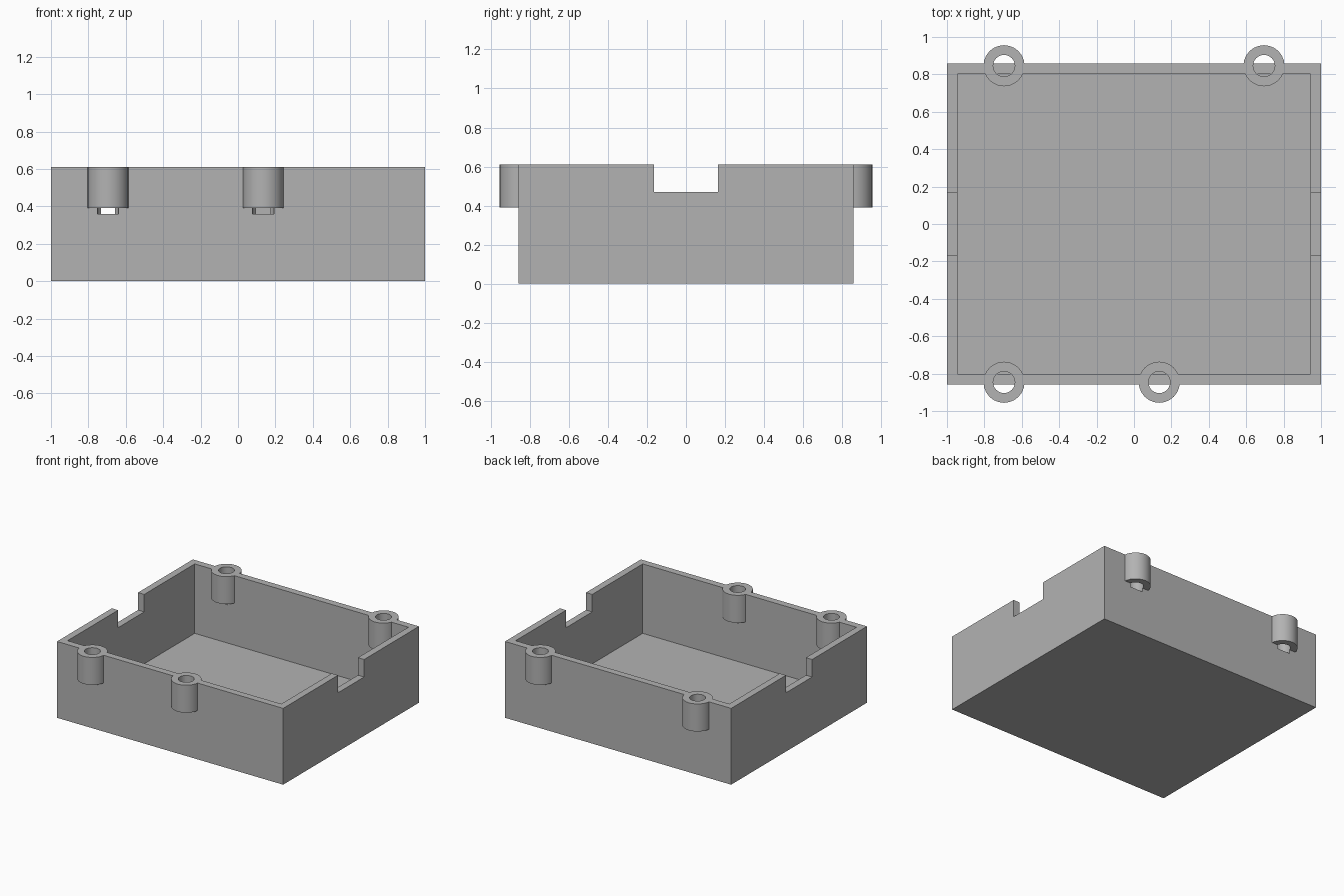
import bpy
import bmesh
from mathutils import Matrix, Vector

if "Cube" in bpy.data.objects:
    bpy.data.objects.remove(bpy.data.objects["Cube"])

HX, HY, TOP, WALL = 1.0, 0.858, 0.61, 0.055
BOSS_R, HOLE_R = 0.11, 0.058
BOSS_Z, HOLE_Z = 0.39, 0.36
BOSSES = [(-0.695, -0.846), (0.135, -0.846), (-0.695, 0.846), (0.695, 0.846)]

grey = bpy.data.materials.new("grey plastic")
grey.use_nodes = True
colour = (0.45, 0.45, 0.45, 1)
grey.diffuse_color = colour
grey.node_tree.nodes["Principled BSDF"].inputs["Base Color"].default_value = colour


def finish(name, bm):
    mesh = bpy.data.meshes.new(name)
    bm.to_mesh(mesh)
    bm.free()
    mesh.materials.append(grey)
    obj = bpy.data.objects.new(name, mesh)
    bpy.context.collection.objects.link(obj)
    return obj


def box(name, lo, hi):
    lo, hi = Vector(lo), Vector(hi)
    bm = bmesh.new()
    bmesh.ops.create_cube(bm, size=1, matrix=Matrix.Translation((lo + hi) / 2)
                          @ Matrix.Diagonal((*(hi - lo), 1)))
    return finish(name, bm)


def cylinder(name, xy, radius, z0, z1):
    bm = bmesh.new()
    bmesh.ops.create_cone(bm, cap_ends=True, segments=24, radius1=radius, radius2=radius,
                          depth=z1 - z0, matrix=Matrix.Translation((*xy, (z0 + z1) / 2)))
    return finish(name, bm)


def combine(target, other, operation):
    mod = target.modifiers.new(operation.title(), "BOOLEAN")
    mod.operation, mod.solver, mod.object = operation, "EXACT", other
    bpy.context.view_layer.objects.active = target
    bpy.ops.object.modifier_apply(modifier=mod.name)
    bpy.data.objects.remove(other)


# Open tray with a recess in the rim of each end wall
tray = box("enclosure_tray", (-HX, -HY, 0), (HX, HY, TOP))
combine(tray, box("cavity", (WALL - HX, WALL - HY, WALL), (HX - WALL, HY - WALL, 1)), "DIFFERENCE")
combine(tray, box("cable_notch", (-2, -0.165, 0.47), (2, 0.165, 1)), "DIFFERENCE")

# Screw bosses straddling the long walls, bored slightly past their lower ends
for xy in BOSSES:
    combine(tray, cylinder("screw_boss", xy, BOSS_R, BOSS_Z, TOP), "UNION")
for xy in BOSSES:
    combine(tray, cylinder("screw_hole", xy, HOLE_R, HOLE_Z, 1), "DIFFERENCE")

# Smooth the bosses, keep the box edges crisp
bpy.ops.object.select_all(action="DESELECT")
tray.select_set(True)
bpy.context.view_layer.objects.active = tray
bpy.ops.object.shade_smooth_by_angle(angle=0.5)
